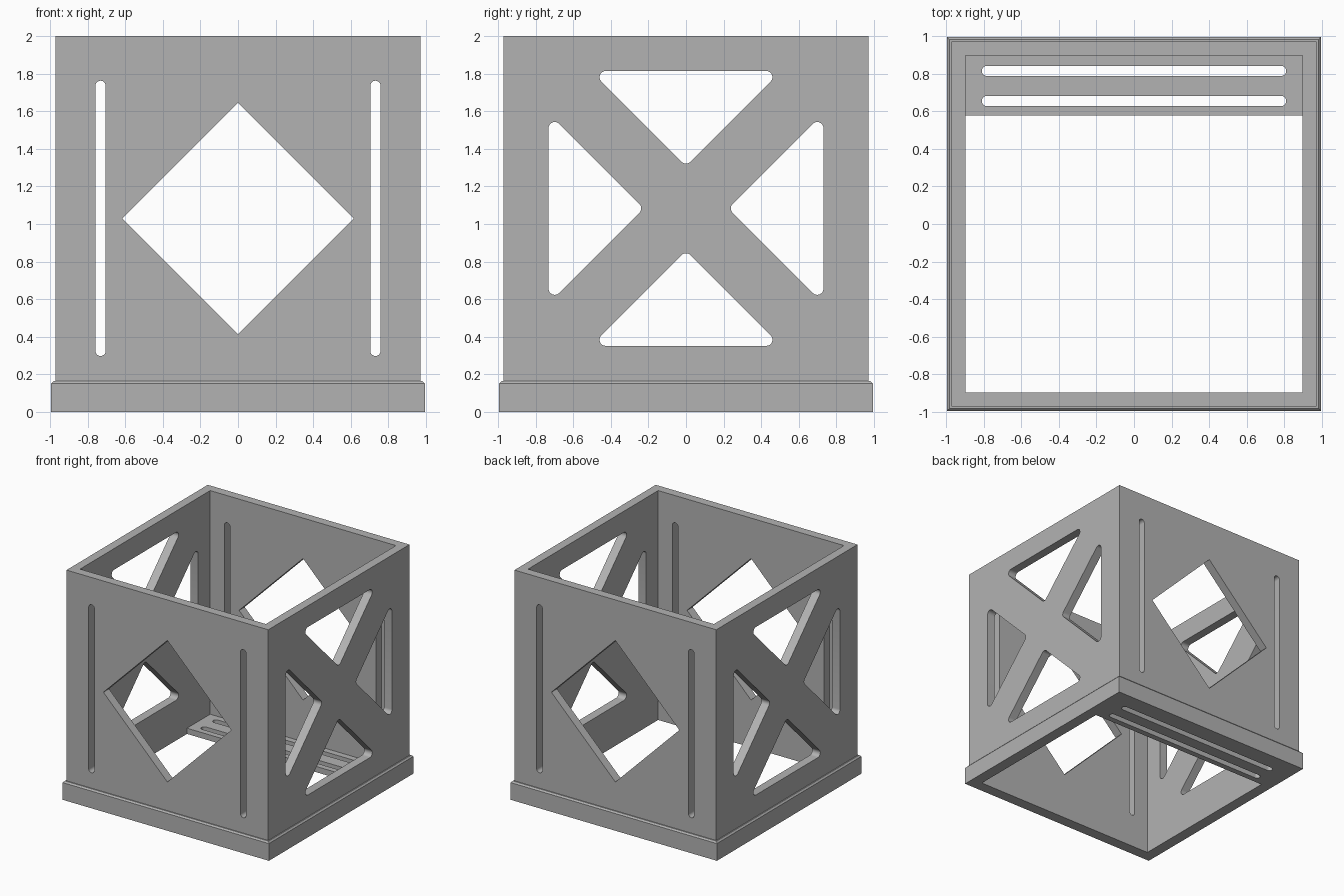
import bpy, bmesh, math
from mathutils import Vector

cube = bpy.data.objects.get("Cube")
if cube:
    bpy.data.objects.remove(cube, do_unlink=True)

grey = bpy.data.materials.new("plain grey")
grey.use_nodes = True
colour = (0.45, 0.45, 0.45, 1)
grey.diffuse_color = colour
grey.node_tree.nodes["Principled BSDF"].inputs["Base Color"].default_value = colour


def make_object(name, bm):
    bmesh.ops.recalc_face_normals(bm, faces=bm.faces)
    mesh = bpy.data.meshes.new(name)
    bm.to_mesh(mesh)
    bm.free()
    mesh.materials.append(grey)
    obj = bpy.data.objects.new(name, mesh)
    bpy.context.collection.objects.link(obj)
    return obj


def bridge(bm, ring, other):
    """Join two matching vertex rings with quads."""
    for k in range(len(ring)):
        n = (k + 1) % len(ring)
        bm.faces.new((ring[k], ring[n], other[n], other[k]))


def rounded(corners, radius, steps=8):
    """Outline of a convex polygon with its corners rounded."""
    points = []
    for i, corner in enumerate(corners):
        p = Vector(corner)
        a = (Vector(corners[i - 1]) - p).normalized()
        b = (Vector(corners[(i + 1) % len(corners)]) - p).normalized()
        half = a.angle(b) / 2
        centre = p + (a + b).normalized() * radius / math.sin(half)
        reach = radius / math.tan(half)
        start = (p + a * reach - centre).normalized()
        end = (p + b * reach - centre).normalized()
        for s in range(steps + 1):
            point = centre + start.slerp(end, s / steps).normalized() * radius
            if not points or (point - points[-1]).length > 1e-4:
                points.append(point)
    if (points[0] - points[-1]).length < 1e-4:
        points.pop()
    return points


def slot(u, v, half_u, half_v):
    corners = [(u - half_u, v - half_v), (u + half_u, v - half_v),
               (u + half_u, v + half_v), (u - half_u, v + half_v)]
    return rounded(corners, min(half_u, half_v))


def prism(name, outline, place, low, high):
    """Solid from a flat outline; place maps (u, v, depth) to space."""
    bm = bmesh.new()
    ends = [[bm.verts.new(place(p[0], p[1], d)) for p in outline] for d in (low, high)]
    for end in ends:
        bm.faces.new(end)
    bridge(bm, *ends)
    return make_object(name, bm)


def cut(obj, cutter):
    cutter.hide_render = True
    mod = obj.modifiers.new("opening", "BOOLEAN")
    mod.operation, mod.solver, mod.object = "DIFFERENCE", "EXACT", cutter
    bpy.context.view_layer.objects.active = obj
    bpy.ops.object.modifier_apply(modifier=mod.name)
    bpy.data.objects.remove(cutter, do_unlink=True)


def along_x(u, v, d): return (d, u, v)
def along_y(u, v, d): return (u, d, v)
def along_z(u, v, d): return (u, v, d)


# Square walls with the chamfered base flange, as one swept section
section = [(0.896, 0), (0.995, 0), (0.995, 0.15), (0.983, 0.163),
           (0.973, 0.163), (0.973, 2), (0.896, 2)]
bm = bmesh.new()
rings = [[bm.verts.new((h * sx, h * sy, z))
          for sx, sy in ((-1, -1), (1, -1), (1, 1), (-1, 1))] for h, z in section]
for i, ring in enumerate(rings):
    bridge(bm, ring, rings[(i + 1) % len(rings)])
walls = make_object("walls_and_flange", bm)

# Diamond window and upright slots through front and back
middle, r = 1.03, 0.617
diamond = [(0, middle - r), (r, middle), (0, middle + r), (-r, middle)]
cut(walls, prism("diamond_cutter", diamond, along_y, -1.2, 1.2))
for side in (-1, 1):
    cut(walls, prism("slot_cutter", slot(side * 0.732, middle, 0.027, 0.733),
                     along_y, -1.2, 1.2))

# Four rounded triangles through both sides, leaving a diagonal cross
centre, base, size = 1.083, 0.732, 0.507
triangle = rounded([(0, base - size), (size, base), (-size, base)], 0.033)
for quarter in range(4):
    c, s = round(math.cos(quarter * math.pi / 2)), round(math.sin(quarter * math.pi / 2))
    outline = [(c * p.x - s * p.y, s * p.x + c * p.y + centre) for p in triangle]
    cut(walls, prism("triangle_cutter", outline, along_x, -1.2, 1.2))

# Slotted shelf inside the bottom at the back
inner, edge = 0.896, 0.577
shelf = prism("slotted_shelf", [(-inner, edge), (inner, edge), (inner, inner), (-inner, inner)],
              along_z, 0, 0.05)
for y in (0.655, 0.815):
    cut(shelf, prism("shelf_slot_cutter", slot(0, y, 0.81, 0.027), along_z, -0.1, 0.2))

# Smooth the rounded corners only
for obj in (walls, shelf):
    bpy.ops.object.select_all(action="DESELECT")
    obj.select_set(True)
    bpy.context.view_layer.objects.active = obj
    bpy.ops.object.shade_smooth_by_angle(angle=math.radians(30))
